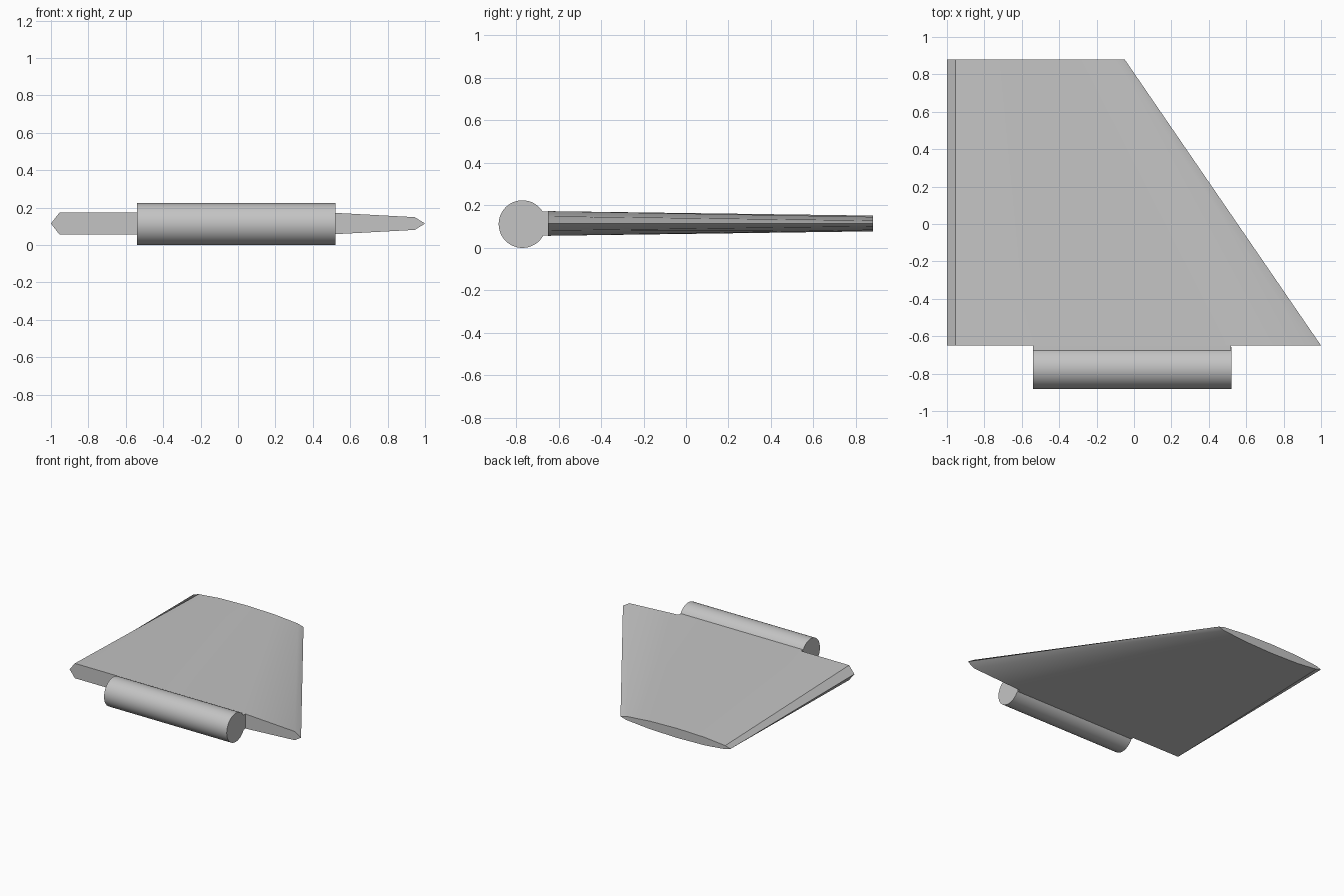
import bpy, bmesh, math

if "Cube" in bpy.data.objects:
    bpy.data.objects.remove(bpy.data.objects["Cube"], do_unlink=True)

MID_Z = 0.115
grey = bpy.data.materials.new("light grey")
grey.use_nodes = True
colour = (0.55, 0.55, 0.55, 1)
grey.diffuse_color = colour
grey.node_tree.nodes["Principled BSDF"].inputs["Base Color"].default_value = colour


def finish(obj, name):
    obj.name = name
    obj.data.materials.clear()
    obj.data.materials.append(grey)
    bpy.ops.object.select_all(action="DESELECT")
    obj.select_set(True)
    bpy.context.view_layer.objects.active = obj
    bpy.ops.object.shade_smooth_by_angle(angle=math.radians(30))


def section(bm, y, half):
    """Closed ring from (x, half thickness) points, mirrored about the mid plane."""
    ring = half + [(x, -h) for x, h in reversed(half[1:-1])]
    return [bm.verts.new((x, y, MID_Z + h)) for x, h in ring]


# Fin: chamfered slab at the root, lofted to a thin lens at the tip
root = [(-1, 0), (-0.955, 0.058), (-0.6, 0.058), (-0.1, 0.058),
        (0.5, 0.058), (0.945, 0.034), (1, 0)]
tip = [(-1, 0), (-0.955, 0.014), (-0.78, 0.031), (-0.54, 0.037),
       (-0.3, 0.031), (-0.1, 0.014), (-0.05, 0)]
bm = bmesh.new()
a, b = section(bm, -0.65, root), section(bm, 0.88, tip)
for i in range(len(a)):
    j = (i + 1) % len(a)
    bm.faces.new((a[i], a[j], b[j], b[i]))
bm.faces.new(a)
bm.faces.new(b)
bmesh.ops.recalc_face_normals(bm, faces=bm.faces)
mesh = bpy.data.meshes.new("fin")
bm.to_mesh(mesh)
bm.free()
fin = bpy.data.objects.new("fin", mesh)
bpy.context.collection.objects.link(fin)
finish(fin, "fin")

# Hinge barrel along the root edge
bpy.ops.mesh.primitive_cylinder_add(vertices=48, radius=0.112, depth=1.06,
                                    location=(-0.01, -0.77, 0.112),
                                    rotation=(0, math.pi / 2, 0))
finish(bpy.context.object, "hinge_barrel")

# Short web joining the barrel to the fin
bpy.ops.mesh.primitive_cube_add(size=1, location=(-0.01, -0.68, MID_Z))
bpy.context.object.scale = (1.058, 0.06, 0.115)
finish(bpy.context.object, "hinge_web")
